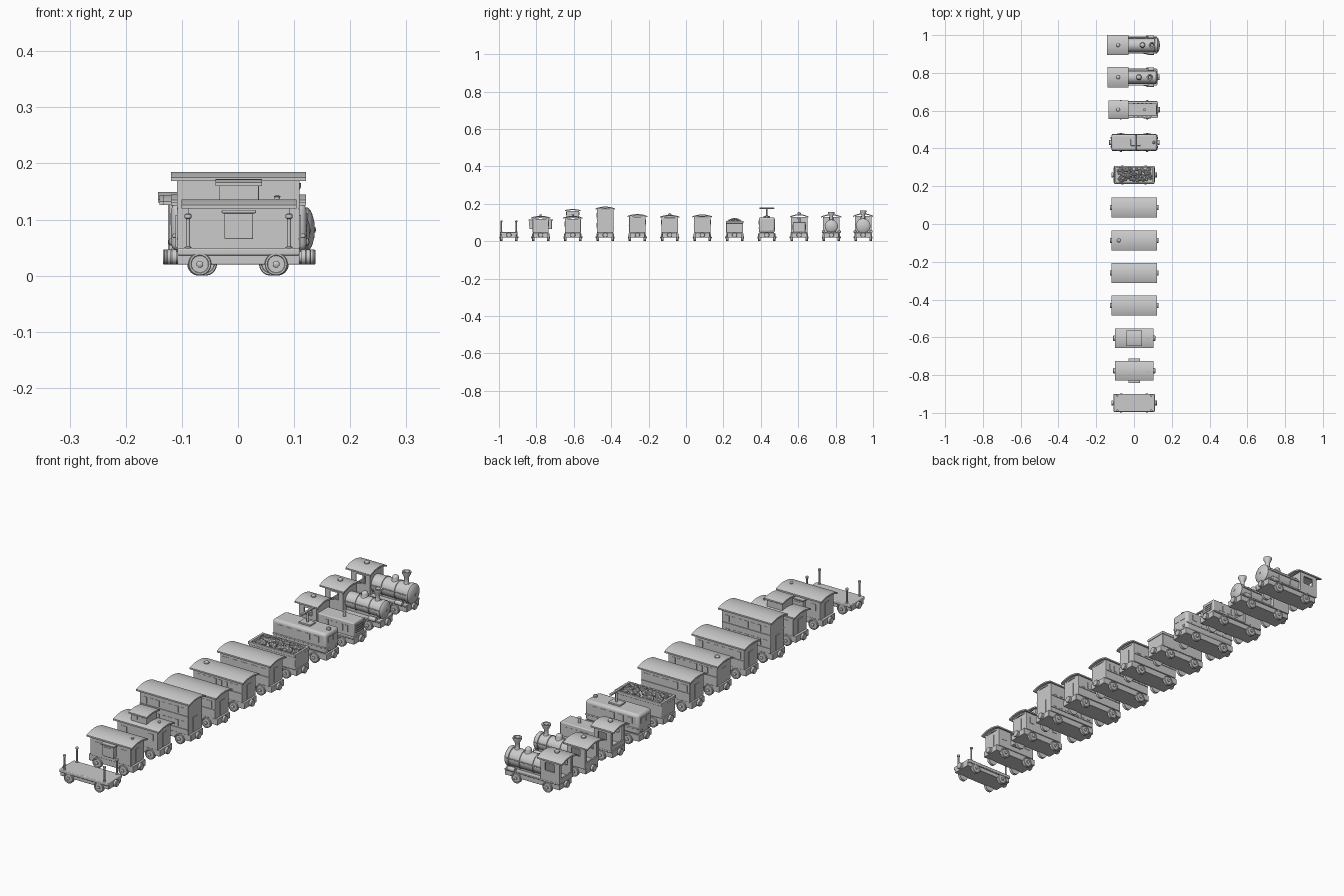
import bpy, bmesh, math, random
from mathutils import Matrix, Vector

random.seed(4)
Y = 0.0  # centre line of the vehicle being built


def make(name, bm):
    bmesh.ops.recalc_face_normals(bm, faces=bm.faces)
    me = bpy.data.meshes.new(name)
    bm.to_mesh(me)
    bm.free()
    ob = bpy.data.objects.new(name, me)
    ob.location.y = Y
    bpy.context.collection.objects.link(ob)
    return ob


def box(name, x0, x1, y0, y1, z0, z1, bevel=0.0):
    bm = bmesh.new()
    m = Matrix.Translation(((x0+x1)/2, (y0+y1)/2, (z0+z1)/2)) @ Matrix.Diagonal((x1-x0, y1-y0, z1-z0, 1))
    bmesh.ops.create_cube(bm, size=1, matrix=m)
    ob = make(name, bm)
    if bevel:
        b = ob.modifiers.new("soft_edges", 'BEVEL')
        b.width, b.segments = bevel, 3
    return ob


def lathe(name, base, axis, profile, n=32):
    """Turned part: profile of (radius, distance along axis)."""
    bm = bmesh.new()
    rot = Vector((0, 0, 1)).rotation_difference(Vector(axis)).to_matrix().to_4x4()
    mat = Matrix.Translation(base) @ rot
    rings = [[bm.verts.new(mat @ Vector((max(r, 1e-4)*math.cos(2*math.pi*i/n), max(r, 1e-4)*math.sin(2*math.pi*i/n), h)))
              for i in range(n)] for r, h in profile]
    for a, b in zip(rings, rings[1:]):
        for i in range(n):
            bm.faces.new((a[i], a[(i+1) % n], b[(i+1) % n], b[i]))
    bm.faces.new(rings[0])
    bm.faces.new(rings[-1])
    return make(name, bm)


def roof(name, x0, x1, hw, z0, z1, t=0.006, n=14):
    """Arched slab running along x."""
    bm = bmesh.new()
    ys = [-hw + 2*hw*i/n for i in range(n+1)]
    arch = [(y, z0 + (z1-z0-t)*(1-(y/hw)**2)) for y in ys]
    sect = arch + [(y, z+t) for y, z in reversed(arch)]
    f = bm.faces.new([bm.verts.new((x0, y, z)) for y, z in sect])
    ext = bmesh.ops.extrude_face_region(bm, geom=[f])
    bmesh.ops.translate(bm, vec=(x1-x0, 0, 0), verts=[v for v in ext['geom'] if isinstance(v, bmesh.types.BMVert)])
    return make(name, bm)


def arched_body(name, x0, x1, hw, z0, z1, rise=0.009):
    """Car body whose ends follow the arched roof."""
    ob = box(name, x0, x1, -hw, hw, z0, z1, 0.002)
    roof(name + "_top", x0, x1, hw, z1-0.004, z1+rise)
    return ob


def chassis(x0, x1, wx):
    box("chassis", x0, x1, -0.04, 0.04, 0.02, 0.046, 0.002)
    for s, x in ((-1, x0), (1, x1)):
        lathe("coupling_disc", (x, 0, 0.033), (s, 0, 0),
              [(0.010, -0.004), (0.010, 0.002), (0.0135, 0.002), (0.0135, 0.010), (0.012, 0.012)])
    for s in (-1, 1):
        for x in (-wx, wx):
            lathe("wheel", (x, s*0.034, 0.0205), (0, s, 0),
                  [(0.0205, 0), (0.0205, 0.011), (0.019, 0.0125), (0.016, 0.0125), (0.015, 0.011), (0.006, 0.011),
                   (0.006, 0.015), (0.004, 0.0165), (0, 0.017)])


def windows(xs, w, hw, z0, z1):
    for s in (-1, 1):
        for x in xs:
            box("window", x-w/2, x+w/2, s*hw-0.0015, s*hw+0.0015, z0, z1)


def knob(x, z, r=0.010, h=0.012):
    lathe("roof_vent", (x, 0, z-0.004), (0, 0, 1),
          [(r*.7, 0), (r*.7, h*.5), (r, h*.55), (r*.95, h*.85), (r*.6, h*1.15), (0, h*1.3)], 20)


def cab(x0, x1, hw, z1, rx0, rx1, rhw, rtop):
    """Open-backed cab with side windows, front wall and arched roof."""
    zl, zh, t = 0.088, z1-0.014, 0.006
    box("cab_front", x1-t, x1, -hw, hw, 0.045, z1)
    for s in (-1, 1):
        a, b = sorted((s*hw, s*(hw-t)))
        box("cab_side_lower", x0, x1, a, b, 0.045, zl)
        box("cab_side_upper", x0, x1, a, b, zh, z1)
        box("cab_post_rear", x0, x0+0.022, a, b, zl, zh)
        box("cab_post_front", x1-0.02, x1, a, b, zl, zh)
        c, d = sorted((s*hw, s*(hw-0.012)))
        box("cab_rear_jamb", x0, x0+t, c, d, 0.045, z1)
    box("cab_rear_low", x0, x0+t, -hw, hw, 0.045, 0.066)
    roof("cab_roof", rx0, rx1, rhw, z1-0.004, rtop)
    knob(-0.084, rtop)


def dome(x, z, r, h):
    lathe("steam_dome", (x, 0, z), (0, 0, 1), [(r*1.2, 0), (r, 0.006), (r, h*.6), (r*.85, h*.8), (r*.5, h*.95), (0, h)], 24)


def steam_loco(r, zc, end, dome_x, stack_x, top):
    chassis(-0.122, 0.124, 0.07)
    box("running_board", -0.12, 0.122, -0.045, 0.045, 0.041, 0.048, 0.002)
    box("boiler_saddle", -0.045, end-0.02, -0.024, 0.024, 0.045, zc-0.015)
    L = end + 0.045
    lathe("boiler", (-0.045, 0, zc), (1, 0, 0),
          [(r, 0), (r, L-0.028), (r+0.003, L-0.027), (r+0.003, L-0.012), (r, L-0.009), (r*.8, L-0.005),
           (r*.4, L-0.001), (0, L)], 40)
    for x in (0.0, 0.06):
        lathe("boiler_band", (x, 0, zc), (1, 0, 0), [(r, 0), (r+0.002, 0.001), (r+0.002, 0.005), (r, 0.006)], 40)
    lathe("door_handle", (end-0.002, 0, zc), (1, 0, 0), [(0.005, 0), (0.005, 0.003), (0, 0.004)], 16)
    for s in (-1, 1):
        lathe("handrail", (-0.04, s*(r+0.002), zc+0.006), (1, 0, 0), [(0.0018, 0), (0.0018, L-0.02)], 10)
        lathe("cylinder", (0.075, s*0.042, 0.051), (1, 0, 0), [(0.008, 0), (0.009, 0.002), (0.009, 0.03), (0.008, 0.032)], 20)
    dome(dome_x, zc+r-0.004, 0.013, 0.024)
    b = zc + r - 0.006
    h = top - b
    lathe("chimney", (stack_x, 0, b), (0, 0, 1),
          [(0.013, 0), (0.009, 0.008), (0.009, h*.55), (0.017, h*.85), (0.017, h), (0.011, h), (0.007, h-0.012), (0, h-0.012)], 28)


# large steam engine
Y = 0.947
steam_loco(0.036, 0.082, 0.137, 0.045, 0.095, 0.165)
cab(-0.125, -0.04, 0.044, 0.134, -0.143, -0.03, 0.053, 0.149)

# small steam engine
Y = 0.777
steam_loco(0.032, 0.080, 0.128, 0.026, 0.084, 0.157)
cab(-0.122, -0.04, 0.045, 0.130, -0.14, -0.03, 0.055, 0.144)

# shunter with a low bonnet
Y = 0.605
chassis(-0.122, 0.126, 0.07)
box("running_board", -0.12, 0.124, -0.045, 0.045, 0.041, 0.048, 0.002)
box("bonnet", -0.045, 0.12, -0.034, 0.034, 0.045, 0.103, 0.004)
windows([0.0 + 0.022*i for i in range(5)], 0.012, 0.034, 0.062, 0.088)
for z in (0.06, 0.069, 0.078, 0.087):
    box("grille_bar", 0.118, 0.123, -0.022, 0.022, z, z+0.004)
lathe("exhaust", (0.055, 0, 0.1), (0, 0, 1), [(0.006, 0), (0.006, 0.018), (0.008, 0.019), (0.008, 0.024), (0, 0.024)], 20)
cab(-0.118, -0.04, 0.044, 0.130, -0.134, -0.03, 0.05, 0.144)

# electric engine with current collector
Y = 0.432
chassis(-0.12, 0.124, 0.07)
box("electric_body", -0.119, 0.122, -0.043, 0.043, 0.045, 0.128, 0.011)
box("waist_band", -0.117, 0.120, -0.045, 0.045, 0.068, 0.074, 0.002)
windows([-0.08, -0.04, 0.0, 0.04, 0.08], 0.022, 0.043, 0.088, 0.112)
for s, x in ((-1, -0.119), (1, 0.122)):
    for y in (-0.017, 0.017):
        box("cab_window", x-0.0015, x+0.0015, y-0.012, y+0.012, 0.09, 0.112)
        lathe("headlamp", (x, y*1.4, 0.06), (s, 0, 0), [(0.006, -0.002), (0.006, 0.003), (0.003, 0.005)], 16)
box("collector_base", -0.018, 0.035, -0.018, 0.018, 0.127, 0.134, 0.002)
lathe("collector_arm", (0.01, 0, 0.13), (0, 0, 1), [(0.004, 0), (0.004, 0.045)], 14)
box("collector_bar", 0.005, 0.015, -0.04, 0.04, 0.173, 0.18, 0.002)
lathe("horn", (0.105, 0, 0.124), (0, 0, 1), [(0.008, 0), (0.008, 0.01), (0.005, 0.014), (0, 0.015)], 16)

# coal tender
Y = 0.26
chassis(-0.108, 0.110, 0.062)
box("tender_body", -0.103, 0.106, -0.045, 0.045, 0.045, 0.098, 0.003)
for s in (-1, 1):
    a, b = sorted((s*0.047, s*0.039))
    box("tender_rim_side", -0.105, 0.108, a, b, 0.096, 0.108, 0.002)
    a, b = (-0.105, -0.094) if s < 0 else (0.097, 0.108)
    box("tender_rim_end", a, b, -0.047, 0.047, 0.096, 0.108, 0.002)
bm = bmesh.new()
for i in range(100):
    x, y = random.uniform(-0.086, 0.088), random.uniform(-0.032, 0.032)
    z = 0.099 + 0.016*(1-(y/0.036)**2)*(1-(x/0.1)**2)
    m = Matrix.Translation((x, y, z)) @ Matrix.Rotation(random.uniform(0, 6), 4, Vector((1, random.random(), random.random())))
    bmesh.ops.create_icosphere(bm, subdivisions=1, radius=random.uniform(0.007, 0.011), matrix=m)
make("coal", bm)


def coach(y, top, rows, n, w, vent=False):
    global Y
    Y = y
    chassis(-0.116, 0.118, 0.07)
    arched_body("coach_body", -0.109, 0.110, 0.044, 0.045, top-0.015, 0.008)
    roof("coach_roof", -0.119, 0.121, 0.053, top-0.016, top)
    for z0, z1 in rows:
        windows([-0.085 + 0.17*i/(n-1) for i in range(n)], w, 0.044, z0, z1)
        for s in (-1, 1):
            a, b = sorted((s*0.043, s*0.0465))
            box("window_sill", -0.108, 0.109, a, b, z0-0.008, z0-0.005)
    for x in (-0.109, 0.110):
        box("end_door", x-0.002, x+0.002, -0.013, 0.013, 0.05, 0.108)
    if vent:
        knob(-0.08, top-0.003)


coach(0.087, 0.143, [(0.088, 0.114)], 5, 0.026)
coach(-0.087, 0.141, [(0.088, 0.114)], 8, 0.014, True)
coach(-0.26, 0.145, [(0.088, 0.116)], 6, 0.02)
coach(-0.432, 0.185, [(0.072, 0.098), (0.126, 0.152)], 7, 0.017)


def brake_van(y):
    global Y
    Y = y
    chassis(-0.099, 0.101, 0.058)
    arched_body("van_body", -0.089, 0.092, 0.043, 0.045, 0.120)
    roof("van_roof", -0.101, 0.104, 0.052, 0.120, 0.136)
    windows([-0.058, 0.061], 0.024, 0.043, 0.078, 0.105)
    for x in (-0.089, 0.092):
        box("end_door", x-0.002, x+0.002, -0.012, 0.012, 0.048, 0.105)
    lathe("stove_pipe", (0.07, 0, 0.13), (0, 0, 1), [(0.005, 0), (0.005, 0.01), (0.007, 0.011), (0, 0.014)], 16)


# van with roof lookout
brake_van(-0.605)
box("lookout", -0.034, 0.037, -0.034, 0.034, 0.125, 0.162, 0.002)
windows([-0.015, 0.018], 0.02, 0.034, 0.141, 0.156)
roof("lookout_roof", -0.04, 0.043, 0.042, 0.160, 0.172)

# van with side bays
brake_van(-0.777)
box("side_bay", -0.024, 0.027, -0.060, 0.060, 0.065, 0.113, 0.002)
windows([0.0015], 0.034, 0.060, 0.080, 0.104)
for s in (-1, 1):
    a, b = sorted((s*0.04, s*0.065))
    box("bay_roof", -0.029, 0.032, a, b, 0.111, 0.117, 0.002)

# flat wagon with stakes
Y = -0.947
chassis(-0.108, 0.110, 0.068)
box("deck", -0.108, 0.110, -0.047, 0.047, 0.036, 0.049, 0.003)
for x in (-0.089, 0.091):
    for y in (-0.04, 0.04):
        lathe("stake", (x, y, 0.045), (0, 0, 1),
              [(0.006, 0), (0.006, 0.006), (0.0035, 0.007), (0.0035, 0.056), (0.006, 0.058), (0.006, 0.064), (0.003, 0.066)], 16)

# shading
bpy.ops.object.select_all(action='SELECT')
bpy.context.view_layer.objects.active = bpy.context.selected_objects[0]
bpy.ops.object.shade_smooth_by_angle(angle=math.radians(35))
for ob in bpy.data.objects:
    if ob.name.startswith("coal"):
        ob.data.shade_flat()
